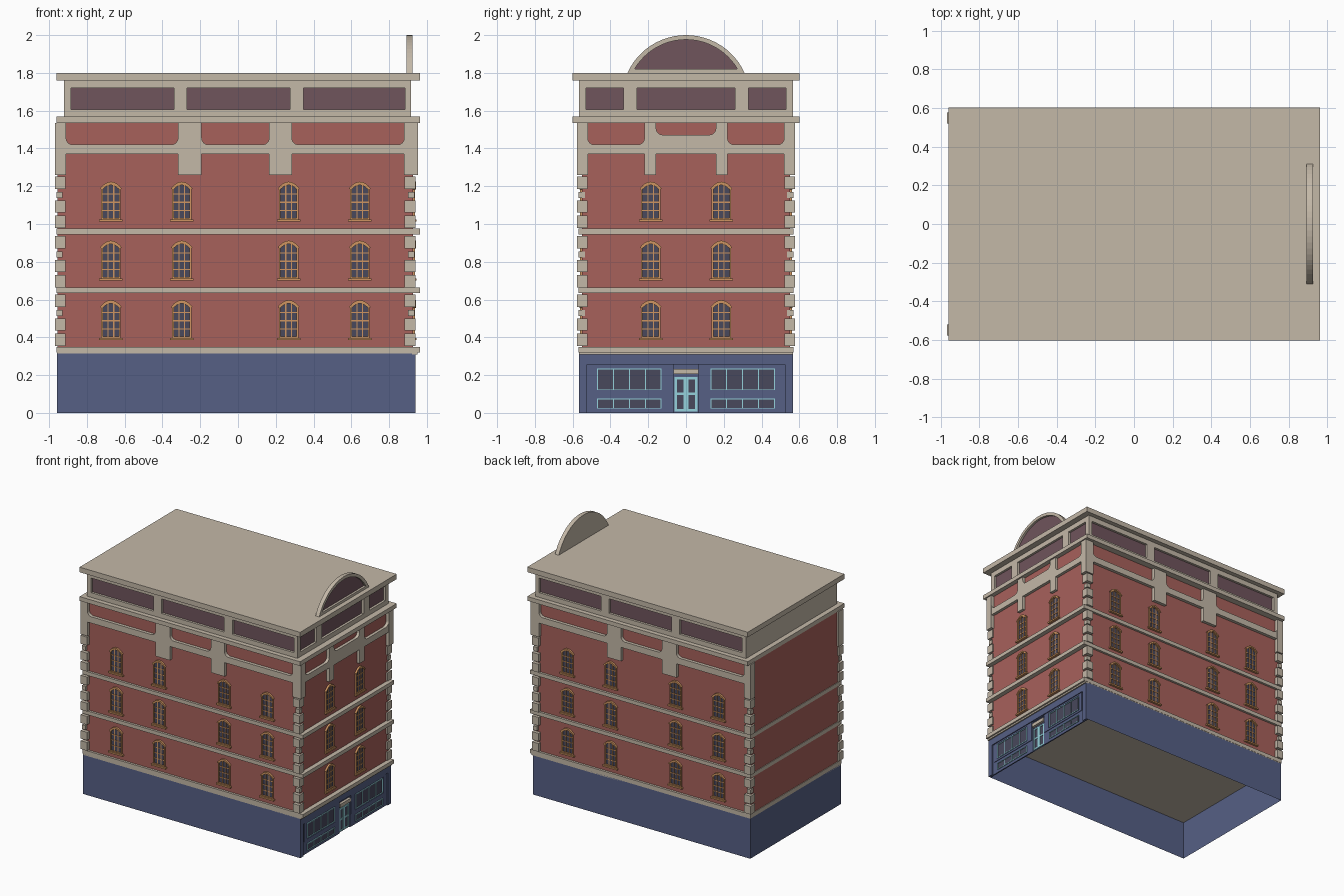
import bpy, bmesh, math

if "Cube" in bpy.data.objects:
    bpy.data.objects.remove(bpy.data.objects["Cube"])


def material(name, rgb):
    m = bpy.data.materials.new(name)
    m.diffuse_color = (*rgb, 1)
    m.use_nodes = True
    m.node_tree.nodes["Principled BSDF"].inputs["Base Color"].default_value = m.diffuse_color
    return m


STONE = material("stone", (0.55, 0.48, 0.39))
BRICK = material("brick", (0.39, 0.12, 0.105))
BLUE = material("blue_paint", (0.093, 0.117, 0.235))
PURPLE = material("plum_panel", (0.162, 0.089, 0.107))
GLASS = material("glass", (0.065, 0.065, 0.107))
ORANGE = material("ochre", (0.62, 0.30, 0.12))
CYAN = material("pale_blue", (0.30, 0.65, 0.72))

# Facade mapping: (u along wall, z up, d outward) -> world
SIDES = {
    "front": lambda u, z, d: (u, -d, z),
    "back": lambda u, z, d: (u, d, z),
    "right": lambda u, z, d: (d, u, z),
}


class Part:
    """Collects solids of one material into one object."""

    def __init__(self, name, mat):
        self.name, self.mat, self.bm = name, mat, bmesh.new()

    def prism(self, side, pts, d0, d1):
        f = SIDES[side]
        a = [self.bm.verts.new(f(u, z, d0)) for u, z in pts]
        b = [self.bm.verts.new(f(u, z, d1)) for u, z in pts]
        self.bm.faces.new(a)
        self.bm.faces.new(b)
        for i in range(len(pts)):
            j = (i + 1) % len(pts)
            self.bm.faces.new((a[i], a[j], b[j], b[i]))

    def rect(self, side, u0, u1, z0, z1, d0, d1):
        self.prism(side, [(u0, z0), (u1, z0), (u1, z1), (u0, z1)], d0, d1)

    def box(self, x0, x1, y0, y1, z0, z1):
        self.rect("back", x0, x1, z0, z1, y0, y1)

    def ring(self, side, outer, inner, d0, d1):
        f = SIDES[side]
        loops = [[self.bm.verts.new(f(u, z, d)) for u, z in p]
                 for p, d in ((outer, d0), (outer, d1), (inner, d1), (inner, d0))]
        n = len(outer)
        for k in range(4):
            a, b = loops[k], loops[(k + 1) % 4]
            for i in range(n):
                j = (i + 1) % n
                self.bm.faces.new((a[i], a[j], b[j], b[i]))

    def done(self):
        bmesh.ops.recalc_face_normals(self.bm, faces=self.bm.faces[:])
        me = bpy.data.meshes.new(self.name)
        self.bm.to_mesh(me)
        self.bm.free()
        me.materials.append(self.mat)
        bpy.context.collection.objects.link(bpy.data.objects.new(self.name, me))


def rect_pts(u0, u1, z0, z1):
    return [(u0, z0), (u1, z0), (u1, z1), (u0, z1)]


def arc(c, w, spring, rise, n=8):
    """Segmental arch from right to left."""
    return [(c + w * t, spring + rise * (1 - t * t)) for t in (1 - 2 * i / n for i in range(n + 1))]


# Ground storey: walls only, open underneath
base = Part("ground_storey", BLUE)
base.box(-0.957, 0.92, -0.566, 0.566, 0, 0.315)
base.bm.normal_update()
caps = [f for f in base.bm.faces if abs(f.normal.z) > 0.9]
bmesh.ops.delete(base.bm, geom=caps, context="FACES_ONLY")
base.done()

# Brick body
body = Part("brick_body", BRICK)
body.box(-0.955, 0.927, -0.55, 0.55, 0.33, 1.55)
body.done()

# Storey bands, cornice and roof slab
bands = Part("storey_bands", STONE)
bands.box(-0.957, 0.95, -0.566, 0.566, 0.308, 0.322)
for z in (0.32, 0.635, 0.945):
    bands.box(-0.96, 0.963, -0.568, 0.568, z, z + 0.03)
bands.done()
roof = Part("roof_slab", STONE)
roof.box(-0.96, 0.963, -0.602, 0.602, 1.76, 1.8)
roof.done()
cornice = Part("cornice", STONE)
cornice.box(-0.96, 0.963, -0.602, 0.602, 1.535, 1.568)
cornice.done()

# Corner quoins and upper corner posts
quoins, posts = Part("corner_quoins", STONE), Part("corner_posts", STONE)
for s in (-1, 1):
    def corner(part, x0, x1, y0, y1, z0, z1):
        part.box(x0, x1, *sorted((s * y0, s * y1)), z0, z1)
    for zb in (0.35, 0.66, 0.975):
        for a, b, wide in ((0.005, 0.07, 1), (0.087, 0.15, 1), (0.162, 0.195, 0), (0.21, 0.276, 1)):
            if wide:
                corner(quoins, -0.968, -0.912, 0.522, 0.577, zb + a, zb + b)
                corner(quoins, 0.882, 0.94, 0.522, 0.577, zb + a, zb + b)
            else:
                corner(quoins, -0.962, -0.93, 0.535, 0.57, zb + a, zb + b)
                corner(quoins, 0.9, 0.934, 0.535, 0.57, zb + a, zb + b)
    corner(posts, -0.968, -0.91, 0.52, 0.577, 1.26, 1.536)
    corner(posts, 0.88, 0.953, 0.52, 0.577, 1.26, 1.536)
quoins.done()
posts.done()


# Frieze: beam with hanging brackets and round-cornered notches above
def frieze(side, u0, u1, drops, notches, d0, d1):
    pts = [(u0, 1.37)]
    for a, b in drops:
        pts += [(a, 1.37), (a, 1.26), (b, 1.26), (b, 1.37)]
    pts += [(u1, 1.37), (u1, 1.536)]
    r = 0.035
    q = [i * math.pi / 12 for i in range(7)]
    for a, b, z in reversed(notches):
        pts.append((b, 1.536))
        pts += [(b - r + r * math.cos(t), z + r - r * math.sin(t)) for t in q]
        pts += [(a + r - r * math.sin(t), z + r - r * math.cos(t)) for t in q]
        pts.append((a, 1.536))
    pts.append((u0, 1.536))
    fr.prism(side, pts, d0, d1)


fr = Part("frieze", STONE)
for side in ("front", "back"):
    frieze(side, -0.93, 0.9, [(-0.318, -0.192), (0.165, 0.285)],
           [(-0.91, -0.318, 1.42), (-0.192, 0.165, 1.42), (0.285, 0.88, 1.42)], 0.54, 0.575)
frieze("right", -0.54, 0.54, [(-0.22, -0.158), (0.158, 0.22)],
       [(-0.52, -0.22, 1.42), (-0.158, 0.158, 1.472), (0.22, 0.52, 1.42)], 0.915, 0.95)
fr.done()

# Attic storey with recessed plum panels
attic, panels = Part("attic_frame", STONE), Part("attic_panels", PURPLE)
attic.box(-0.92, 0.89, -0.54, 0.54, 1.565, 1.765)
long_p = [(-0.885, -0.34), (-0.27, 0.275), (0.347, 0.888)]
short_p = [(-0.53, -0.33), (-0.26, 0.26), (0.33, 0.53)]
for side, u0, u1, ps, d in (("front", -0.92, 0.915, long_p, 0.566), ("back", -0.92, 0.915, long_p, 0.566),
                            ("right", -0.566, 0.566, short_p, 0.915)):
    attic.rect(side, u0, u1, 1.565, 1.605, d - 0.03, d)
    attic.rect(side, u0, u1, 1.72, 1.765, d - 0.03, d)
    edges = [u0] + [v for p in ps for v in p] + [u1]
    for a, b in zip(edges[::2], edges[1::2]):
        attic.rect(side, a, b, 1.605, 1.72, d - 0.03, d)
    for a, b in ps:
        panels.rect(side, a, b, 1.605, 1.72, d - 0.03, d - 0.018)
attic.done()
panels.done()


# Rooftop arched pediment over the shop end
def segment(r, zb, n=24):
    a = math.acos((zb - 1.66) / r)
    return [(r * math.sin(a * (1 - 2 * i / n)), 1.66 + r * math.cos(a * (1 - 2 * i / n))) for i in range(n + 1)]


ped, fill = Part("pediment_frame", STONE), Part("pediment_panel", PURPLE)
outer, inner = segment(0.34, 1.798), segment(0.316, 1.82)
ped.ring("right", outer, inner, 0.9, 0.925)
ped.prism("right", outer, 0.893, 0.9)
fill.prism("right", inner, 0.9, 0.908)
ped.done()
fill.done()

# Arched windows on three sides
glass, frame = Part("window_glass", GLASS), Part("window_frames", ORANGE)


def window(side, c, zb, d):
    def outline(w, z0, rise):
        return [(c - w, z0), (c + w, z0)] + arc(c, w, zb + 0.172, rise)
    glass.prism(side, outline(0.045, zb + 0.012, 0.024), d - 0.01, d + 0.002)
    frame.ring(side, outline(0.051, zb + 0.01, 0.03), outline(0.042, zb + 0.02, 0.022), d - 0.005, d + 0.01)
    frame.prism(side, arc(c, 0.058, zb + 0.176, 0.036) + arc(c, 0.05, zb + 0.17, 0.03)[::-1], d - 0.005, d + 0.015)
    frame.rect(side, c - 0.062, c + 0.062, zb, zb + 0.012, d - 0.005, d + 0.018)
    for o in (-0.015, 0.015):
        frame.rect(side, c + o - 0.003, c + o + 0.003, zb + 0.015, zb + 0.192, d - 0.005, d + 0.006)
    for h in (0.06, 0.103, 0.146):
        frame.rect(side, c - 0.045, c + 0.045, zb + h - 0.003, zb + h + 0.003, d - 0.005, d + 0.006)


for zb in (0.385, 0.7, 1.012):
    for side, centres, d in (("front", (-0.673, -0.298, 0.268, 0.645), 0.55),
                             ("back", (-0.673, -0.298, 0.268, 0.645), 0.55),
                             ("right", (-0.187, 0.187), 0.927)):
        for c in centres:
            window(side, c, zb, d)
glass.done()
frame.done()

# Shopfront on the right end
shop, sglass, trim = Part("shopfront", BLUE), Part("shop_glass", GLASS), Part("shop_trim", CYAN)


def panes(u0, u1, z0, z1, cols, d, t=0.005):
    sglass.rect("right", u0, u1, z0, z1, d - 0.003, d + 0.002)
    trim.ring("right", rect_pts(u0, u1, z0, z1), rect_pts(u0 + t, u1 - t, z0 + t, z1 - t), d - 0.003, d + 0.007)
    for i in range(1, cols):
        u = u0 + (u1 - u0) * i / cols
        trim.rect("right", u - t / 2, u + t / 2, z0 + t, z1 - t, d - 0.003, d + 0.006)


shop.rect("right", -0.566, 0.566, 0.255, 0.31, 0.92, 0.94)
for s in (-1, 1):
    def span(a, b):
        return sorted((s * a, s * b))
    shop.rect("right", *span(0.525, 0.566), 0, 0.255, 0.92, 0.94)
    shop.rect("right", *span(0.065, 0.525), 0, 0.255, 0.92, 0.93)
    shop.ring("right", rect_pts(*span(0.075, 0.505), 0.1, 0.253),
              rect_pts(*span(0.125, 0.475), 0.115, 0.24), 0.928, 0.935)
    panes(*span(0.13, 0.47), 0.12, 0.236, 4, 0.93)
    panes(*span(0.13, 0.47), 0.022, 0.076, 4, 0.93)
    panes(*span(0.0, 0.06), 0.008, 0.19, 1, 0.92, 0.012)
    trim.rect("right", *span(0.01, 0.05), 0.095, 0.107, 0.917, 0.926)
for p in (shop, sglass, trim):
    p.done()
sign = Part("door_lintel", STONE)
sign.rect("right", -0.065, 0.065, 0.205, 0.233, 0.92, 0.94)
sign.done()
